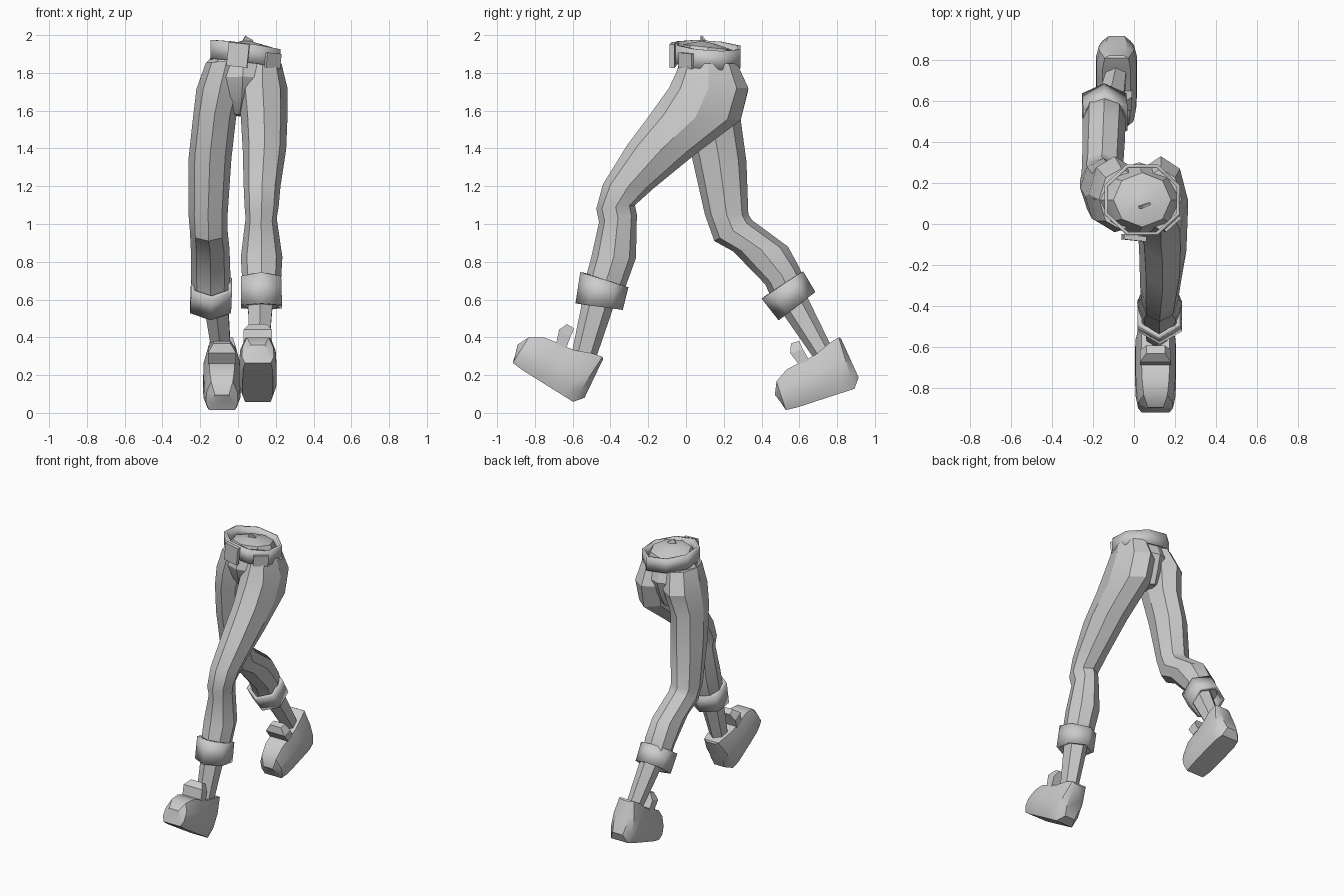
import bpy, bmesh, math
from mathutils import Vector, Matrix

if "Cube" in bpy.data.objects:
    bpy.data.objects.remove(bpy.data.objects["Cube"])

mat = bpy.data.materials.new("light_grey")
mat.use_nodes = True
GREY = (0.6, 0.6, 0.6, 1)
mat.diffuse_color = GREY
mat.node_tree.nodes["Principled BSDF"].inputs["Base Color"].default_value = GREY


def loft(name, rings, caps=True, thickness=0, angle=28):
    """Skin a list of equal point rings."""
    bm = bmesh.new()
    rows = [[bm.verts.new(p) for p in r] for r in rings]
    n = len(rows[0])
    for a, b in zip(rows, rows[1:]):
        for i in range(n):
            bm.faces.new((a[i], a[(i + 1) % n], b[(i + 1) % n], b[i]))
    if caps:
        bm.faces.new(rows[0])
        bm.faces.new(rows[-1])
    bmesh.ops.recalc_face_normals(bm, faces=bm.faces)
    me = bpy.data.meshes.new(name)
    bm.to_mesh(me)
    bm.free()
    me.materials.append(mat)
    ob = bpy.data.objects.new(name, me)
    bpy.context.collection.objects.link(ob)
    bpy.ops.object.select_all(action='DESELECT')
    ob.select_set(True)
    bpy.context.view_layer.objects.active = ob
    if thickness:
        mod = ob.modifiers.new("wall", 'SOLIDIFY')
        mod.thickness = thickness
        mod.offset = -1
    bpy.ops.object.shade_smooth_by_angle(angle=math.radians(angle))
    return ob


def section(fy, fz, ry, rz, x0, x1, sides=8, turn=0.0):
    """Ring through a front point and a rear point, between two x limits."""
    f, r = Vector((0, fy, fz)), Vector((0, ry, rz))
    mid, half = (f + r) / 2, (r - f) / 2
    pts = []
    for i in range(sides):
        a = math.tau * (i + turn) / sides
        p = mid - half * math.cos(a)
        p.x = (x0 + x1) / 2 + (x1 - x0) / 2 * math.sin(a)
        pts.append(p)
    return pts


def limb(name, rows, **kw):
    return loft(name, [section(*r) for r in rows], **kw)


# Trouser legs: front y z, rear y z, inner and outer x
limb("left_trouser_leg", [
    (-.03, 1.85, .27, 1.85, .03, .23),
    (-.09, 1.72, .33, 1.72, .0, .262),
    (-.19, 1.58, .29, 1.55, .015, .262),
    (-.31, 1.42, .05, 1.37, .025, .255),
    (-.44, 1.21, -.17, 1.19, .03, .225),
    (-.475, 1.08, -.27, 1.10, .035, .215),
    (-.46, 1.01, -.26, 1.05, .04, .205),
    (-.50, .83, -.265, .82, .015, .235),
    (-.545, .66, -.33, .64, .025, .225)])
limb("right_trouser_leg", [
    (-.03, 1.86, .27, 1.85, -.17, .05),
    (-.04, 1.72, .33, 1.71, -.22, .03),
    (-.02, 1.58, .29, 1.55, -.238, -.01),
    (.03, 1.36, .32, 1.33, -.262, -.035),
    (.10, 1.05, .33, 1.05, -.262, -.055),
    (.15, .91, .35, 1.02, -.255, -.055),
    (.25, .855, .54, .88, -.25, -.045),
    (.42, .68, .60, .77, -.25, -.04),
    (.46, .59, .64, .67, -.24, -.05)])

# Pelvis with the domed waist on top
limb("pelvis", [
    (.08, 1.97, .15, 1.955, .0, .08),
    (-.015, 1.95, .25, 1.92, -.10, .18),
    (-.035, 1.86, .27, 1.84, -.17, .225),
    (-.055, 1.78, .30, 1.76, -.2, .25),
    (-.02, 1.67, .27, 1.66, -.12, .16),
    (.06, 1.58, .23, 1.57, -.02, .04)])


# Tilted belt, its buckle and loose end
def belt_point(p, z):
    return Vector((p.x, p.y, z - .14 * (p.x - .04) - .07 * (p.y - .12)))


belt = [[belt_point(p, z) for p in section(-.06, 0, .295, 0, -.15, .23, 8, .5)]
        for z in (1.845, 1.945)]
for ring in belt:
    for p in ring:
        p.x, p.y = .04 + (p.x - .04) * 1.05, .118 + (p.y - .118) * 1.05
loft("belt", belt, caps=False, thickness=.018)


def box(name, size, place, turn=(0, 0, 0)):
    x, y, z = (s / 2 for s in size)
    rot = Matrix.Translation(place)
    for ang, axis in zip(turn, "XYZ"):
        rot = rot @ Matrix.Rotation(math.radians(ang), 4, axis)
    quad = [(-x, -y), (x, -y), (x, y), (-x, y)]
    return loft(name, [[rot @ Vector((a, b, c)) for a, b in quad] for c in (-z, z)])


box("belt_buckle", (.11, .025, .125), (0, -.068, 1.895), (0, 6, -6))
box("belt_end", (.10, .015, .08), (.185, .0, 1.865), (0, 6, 42))
box("waist_tab", (.05, .012, .08), (.04, .09, 1.95), (0, 30, 20))

# Turned-up cuffs
limb("left_cuff", [
    (-.56, .745, -.305, .665, .0, .245, 6, 0),
    (-.585, .58, -.335, .545, .0, .25, 6, 0)], caps=False, thickness=.025)
limb("right_cuff", [
    (.40, .605, .62, .75, -.265, -.015, 6, 0),
    (.49, .49, .685, .64, -.27, -.02, 6, 0)], caps=False, thickness=.025)

# Bare shins
limb("left_shin", [
    (-.535, .66, -.36, .63, .04, .20, 6),
    (-.61, .29, -.49, .25, .055, .165, 6)])
limb("right_shin", [
    (.46, .60, .61, .68, -.20, -.045, 6),
    (.69, .27, .78, .33, -.14, -.03, 6)])


# Shoes: sole y, top y, half width, sole z, top z
SHOE = [(-.005, -.03, .055, .03, .10),
        (.0, .0, .085, .005, .165),
        (.06, .07, .097, 0, .208),
        (.15, .15, .1, 0, .222),
        (.24, .24, .1, 0, .235),
        (.32, .325, .1, 0, .27),
        (.38, .385, .085, 0, .285),
        (.42, .395, .05, .05, .275)]


def shoe(side, x, y, z, tilt):
    place = Matrix.Translation((x, y, z)) @ Matrix.Rotation(math.radians(tilt), 4, 'X')
    rings = []
    for yb, yt, w, zb, zt in SHOE:
        outline = [(.8, 0), (1, .25), (.97, .6), (.68, 1)]
        outline += [(-a, t) for a, t in reversed(outline)]
        rings.append([place @ Vector((w * a, yb + (yt - yb) * t, zb + (zt - zb) * t))
                      for a, t in outline])
    loft(side + "_shoe", rings, angle=35)
    # Upright tongue
    tongue = [(.14, .215, .20, .075), (.115, .285, .185, .075), (.135, .332, .18, .045)]
    loft(side + "_shoe_tongue",
         [[place @ Vector(p) for p in ((-w, y0, h), (w, y0, h), (w, y1, h), (-w, y1, h))]
          for y0, h, y1, w in tongue])


shoe("left", .105, -.92, .26, -32)
shoe("right", -.085, .53, .01, 18)
